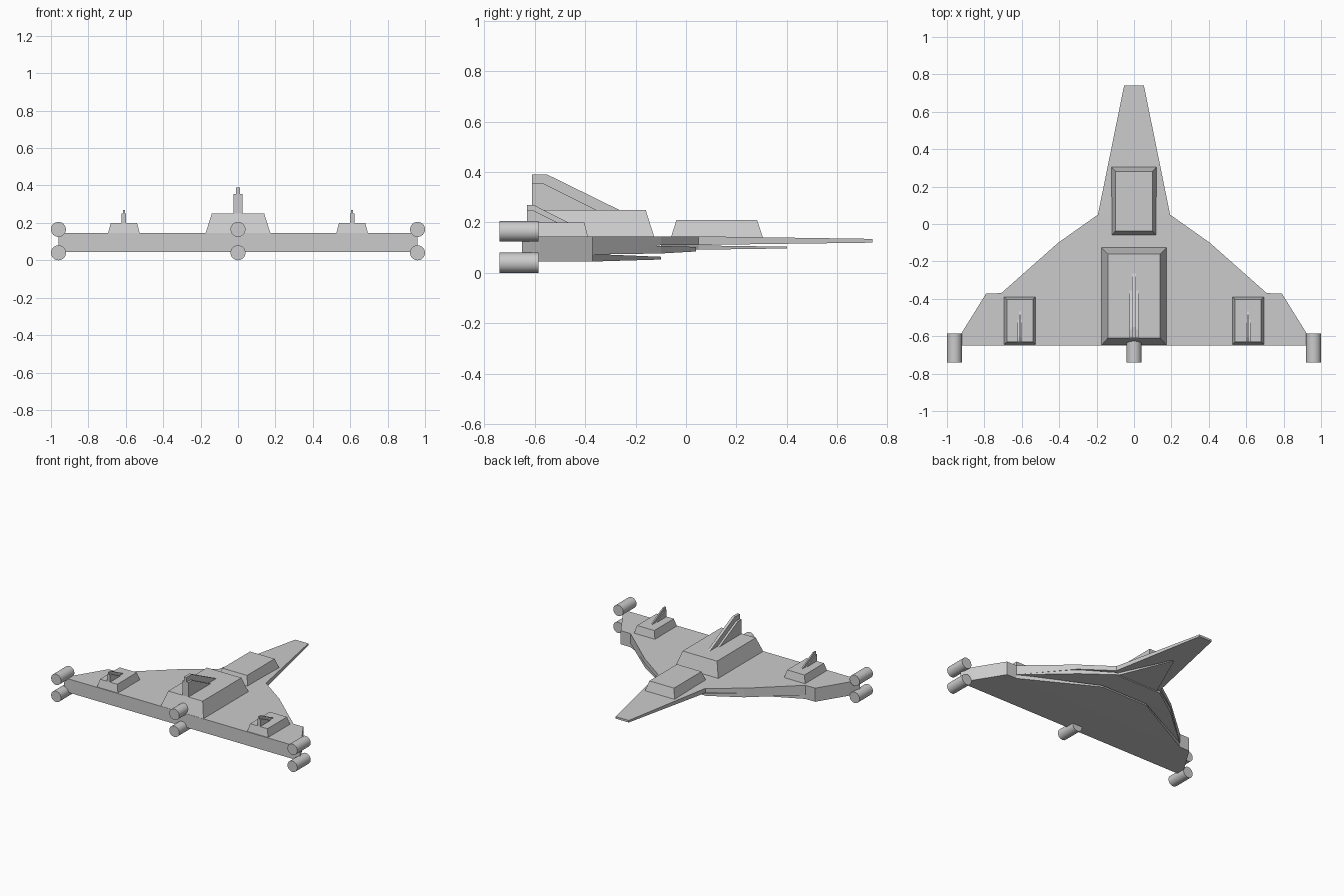
import bpy, bmesh, math

if "Cube" in bpy.data.objects:
    bpy.data.objects.remove(bpy.data.objects["Cube"])


def make_mesh(name, verts, faces):
    me = bpy.data.meshes.new(name)
    bm = bmesh.new()
    vs = [bm.verts.new(v) for v in verts]
    for f in faces:
        bm.faces.new([vs[i] for i in f])
    bmesh.ops.recalc_face_normals(bm, faces=bm.faces)
    bm.to_mesh(me)
    bm.free()
    ob = bpy.data.objects.new(name, me)
    bpy.context.collection.objects.link(ob)
    return ob


def plate(name, stations):
    """Loft symmetric rectangles; each station is (y, half width, bottom z, top z)."""
    verts, faces = [], []
    for y, w, b, t in stations:
        verts += [(-w, y, b), (w, y, b), (w, y, t), (-w, y, t)]
    n = len(stations)
    for i in range(n - 1):
        a = 4 * i
        for k in range(4):
            j = (k + 1) % 4
            faces.append((a + k, a + j, a + 4 + j, a + 4 + k))
    faces += [(0, 1, 2, 3), tuple(4 * n - 4 + k for k in range(4))]
    return make_mesh(name, verts, faces)


def frustum(name, cx, base, top, z0, z1):
    """Tapered block; base and top are (half width, y min, y max)."""
    verts = []
    for (w, a, b), z in ((base, z0), (top, z1)):
        verts += [(cx - w, a, z), (cx + w, a, z), (cx + w, b, z), (cx - w, b, z)]
    faces = [(0, 1, 2, 3), (4, 5, 6, 7)]
    faces += [(k, (k + 1) % 4, 4 + (k + 1) % 4, 4 + k) for k in range(4)]
    return make_mesh(name, verts, faces)


def fin(name, cx, w, profile):
    """Extrude a (y, z) profile across x."""
    n = len(profile)
    verts = [(cx + s * w, y, z) for s in (-1, 1) for y, z in profile]
    faces = [tuple(range(n)), tuple(range(n, 2 * n))]
    faces += [(k, (k + 1) % n, n + (k + 1) % n, n + k) for k in range(n)]
    return make_mesh(name, verts, faces)


# Layered hull: upper deck with nose, middle plates, lower plate
plate("upper_hull", [
    (0.74, 0.053, 0.120, 0.135), (0.05, 0.193, 0.111, 0.145),
    (-0.10, 0.405, 0.110, 0.145), (-0.37, 0.71, 0.075, 0.145),
    (-0.371, 0.79, 0.075, 0.145), (-0.58, 0.92, 0.075, 0.145),
    (-0.65, 0.96, 0.075, 0.145)])
plate("chin_plate", [
    (0.40, 0.008, 0.097, 0.104), (0.05, 0.16, 0.092, 0.109),
    (-0.10, 0.30, 0.09, 0.111)])
plate("middle_hull", [
    (0.04, 0.19, 0.085, 0.103), (-0.10, 0.40, 0.077, 0.107),
    (-0.37, 0.71, 0.073, 0.11), (-0.50, 0.71, 0.073, 0.11)])
plate("lower_hull", [
    (-0.10, 0.19, 0.053, 0.064), (-0.37, 0.71, 0.045, 0.075),
    (-0.371, 0.79, 0.045, 0.075), (-0.58, 0.92, 0.045, 0.075),
    (-0.65, 0.96, 0.045, 0.075)])

# Deck blocks
frustum("forward_block", 0, (0.12, -0.06, 0.305), (0.10, -0.038, 0.282), 0.14, 0.21)
frustum("main_block", 0, (0.175, -0.65, -0.125), (0.14, -0.61, -0.16), 0.14, 0.25)

# Stepped centre fin
fin("main_fin_core", 0, 0.01, [(-0.61, 0.24), (-0.61, 0.39), (-0.55, 0.39), (-0.265, 0.25), (-0.265, 0.24)])
fin("main_fin_base", 0, 0.025, [(-0.61, 0.24), (-0.61, 0.355), (-0.565, 0.355), (-0.355, 0.25), (-0.355, 0.24)])

# Side pods with small stepped fins
for side, s in (("left", -1), ("right", 1)):
    x = s * 0.61
    frustum(side + "_pod", x, (0.086, -0.645, -0.388), (0.07, -0.63, -0.403), 0.14, 0.20)
    fin(side + "_fin_core", x, 0.005, [(-0.63, 0.19), (-0.63, 0.27), (-0.605, 0.27), (-0.467, 0.20), (-0.467, 0.19)])
    fin(side + "_fin_base", x, 0.012, [(-0.63, 0.19), (-0.63, 0.25), (-0.61, 0.25), (-0.51, 0.20), (-0.51, 0.19)])

# Engine pairs at the wing tips and centre
for label, x in (("left", -0.96), ("centre", 0), ("right", 0.96)):
    for level, z in (("upper", 0.165), ("lower", 0.04)):
        bpy.ops.mesh.primitive_cylinder_add(
            vertices=32, radius=0.04, depth=0.155,
            location=(x, -0.6625, z), rotation=(math.pi / 2, 0, 0))
        bpy.context.object.name = f"{label}_{level}_engine"
        bpy.ops.object.shade_smooth_by_angle()
